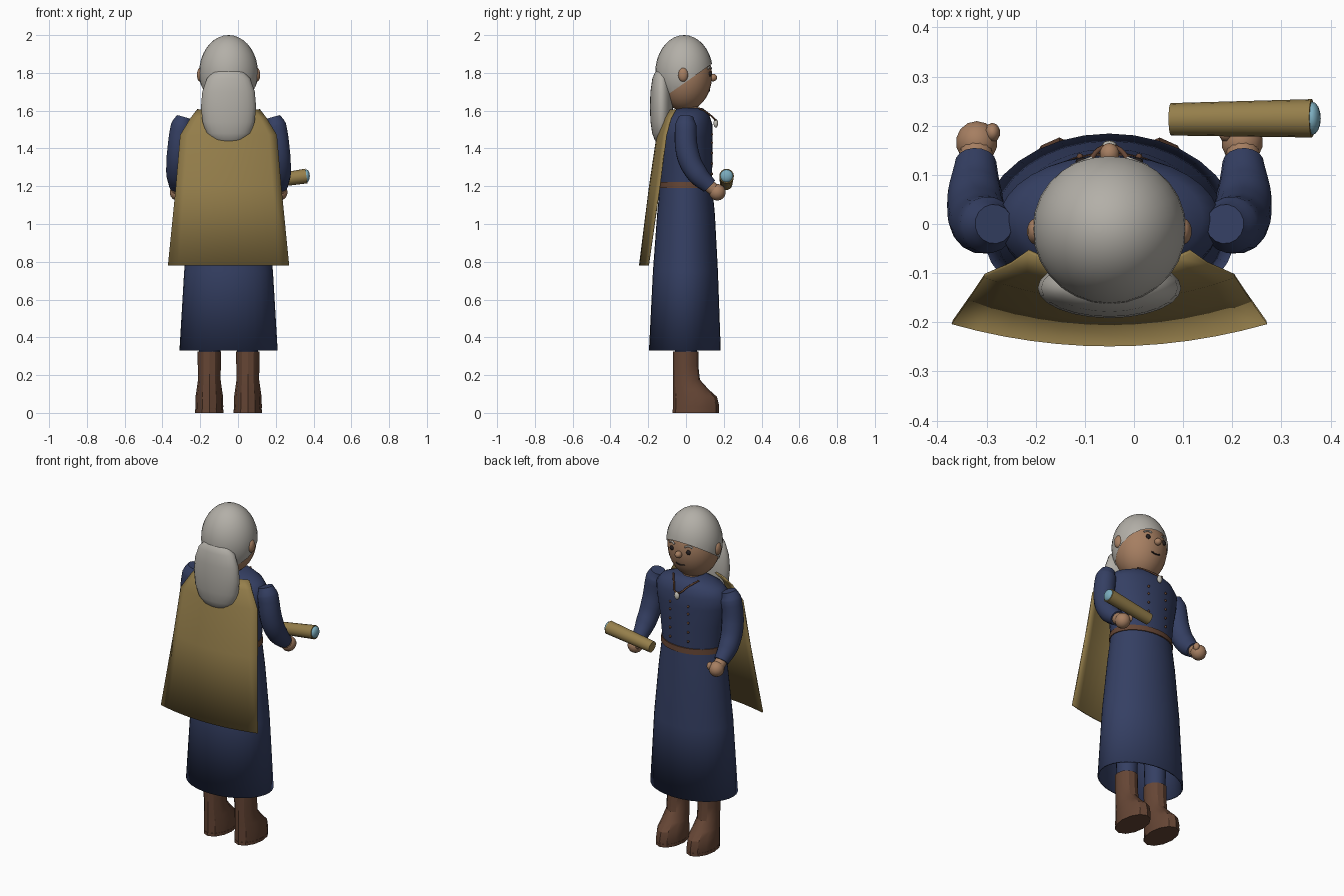
import bpy, bmesh, math
from mathutils import Vector

if "Cube" in bpy.data.objects:
    bpy.data.objects.remove(bpy.data.objects["Cube"])

CX = -0.05  # body axis


def mat(name, r, g, b):
    m = bpy.data.materials.new(name)
    m.diffuse_color = (r, g, b, 1)
    m.use_nodes = True
    m.node_tree.nodes["Principled BSDF"].inputs["Base Color"].default_value = m.diffuse_color
    return m


NAVY = mat("navy_cloth", .035, .05, .125)
GOLD = mat("ochre_cloth", .30, .21, .07)
SKIN = mat("skin", .38, .21, .12)
HAIR = mat("grey_hair", .45, .43, .39)
LEATHER = mat("brown_leather", .13, .06, .035)
DARK = mat("dark", .02, .015, .015)
LENS = mat("lens_glass", .2, .42, .52)
BONE = mat("bone", .55, .53, .47)


def finish(name, bm, m, angle=50):
    bmesh.ops.recalc_face_normals(bm, faces=bm.faces)
    me = bpy.data.meshes.new(name)
    bm.to_mesh(me)
    bm.free()
    ob = bpy.data.objects.new(name, me)
    bpy.context.collection.objects.link(ob)
    me.materials.append(m)
    shade(ob, angle)
    return ob


def shade(ob, angle):
    bpy.ops.object.select_all(action='DESELECT')
    ob.select_set(True)
    bpy.context.view_layer.objects.active = ob
    bpy.ops.object.shade_smooth_by_angle(angle=math.radians(angle))


def loft(name, rings, m, n=24, caps=(True, True), angle=50):
    """Stack of ellipses: (x, y, z, rx, ry)."""
    bm = bmesh.new()
    rows = [[bm.verts.new((x + rx * math.cos(2 * math.pi * i / n),
                           y + ry * math.sin(2 * math.pi * i / n), z)) for i in range(n)]
            for x, y, z, rx, ry in rings]
    for a, b in zip(rows, rows[1:]):
        for i in range(n):
            j = (i + 1) % n
            bm.faces.new((a[i], a[j], b[j], b[i]))
    if caps[0]:
        bm.faces.new(rows[0])
    if caps[1]:
        bm.faces.new(rows[-1])
    return finish(name, bm, m, angle)


def ball(name, c, r, m, seg=20, cut=None):
    bm = bmesh.new()
    bmesh.ops.create_uvsphere(bm, u_segments=seg, v_segments=max(6, seg * 2 // 3), radius=1)
    for v in bm.verts:
        v.co = Vector((c[0] + v.co.x * r[0], c[1] + v.co.y * r[1], c[2] + v.co.z * r[2]))
    if cut:
        bmesh.ops.bisect_plane(bm, geom=bm.verts[:] + bm.edges[:] + bm.faces[:],
                               plane_co=cut[0], plane_no=cut[1], clear_inner=True)
    return finish(name, bm, m)


def tube(name, pts, m, sides=4, smooth=True):
    """Swept round tube: (x, y, z, radius)."""
    cu = bpy.data.curves.new(name, 'CURVE')
    cu.dimensions = '3D'
    cu.bevel_depth = 1
    cu.bevel_resolution = sides
    cu.resolution_u = 6
    cu.use_fill_caps = True
    sp = cu.splines.new('BEZIER')
    sp.bezier_points.add(len(pts) - 1)
    for bp, p in zip(sp.bezier_points, pts):
        bp.co = p[:3]
        bp.radius = p[3]
        bp.handle_left_type = bp.handle_right_type = 'AUTO' if smooth else 'VECTOR'
    cu.materials.append(m)
    ob = bpy.data.objects.new(name, cu)
    bpy.context.collection.objects.link(ob)
    bpy.ops.object.select_all(action='DESELECT')
    ob.select_set(True)
    bpy.context.view_layer.objects.active = ob
    bpy.ops.object.convert(target='MESH')
    shade(bpy.context.view_layer.objects.active, 50)


# Gown: open skirt, fitted bodice, belt
skirt = loft("skirt", [(CX, -.006, .33, .26, .19), (CX, -.003, .75, .235, .172),
                       (CX, 0, 1.05, .205, .153), (CX, 0, 1.21, .185, .138)],
             NAVY, 32, (False, True))
sol = skirt.modifiers.new("thickness", 'SOLIDIFY')
sol.thickness = .008
loft("bodice", [(CX, 0, 1.2, .183, .137), (CX, 0, 1.35, .2, .14), (CX, 0, 1.46, .222, .141),
                (CX, .005, 1.53, .225, .134), (CX, .012, 1.575, .19, .112),
                (CX, .02, 1.6, .13, .085), (CX, .025, 1.615, .07, .06)], NAVY, 32)
loft("belt", [(CX, 0, 1.19, .192, .146), (CX, 0, 1.222, .19, .144)], LEATHER, 32)

# Neck, head, hair
loft("neck", [(CX, .01, 1.55, .055, .055), (CX, .01, 1.68, .055, .055)], SKIN, 16)
ball("head", (CX, -.008, 1.785), (.147, .146, .187), SKIN, 28)
ball("hair_cap", (CX, -.01, 1.8), (.156, .153, .2), HAIR, 28,
     cut=((0, .14, 1.85), (0, -.15, .215)))
loft("hair_fall", [(CX, -.13, z, r, .42 * r) for z, r in
                   [(1.43, .05), (1.445, .085), (1.48, .117), (1.54, .138), (1.62, .146),
                    (1.70, .139), (1.77, .115), (1.805, .08), (1.82, .04)]], HAIR, 24, angle=70)


def face_y(dx, z):
    return -.008 + .146 * math.sqrt(1 - (dx / .147) ** 2 - ((z - 1.785) / .187) ** 2)


# Face details
ball("nose", (CX, .143, 1.775), (.02, .022, .02), SKIN, 14)
for side in (-1, 1):
    ball("ear", (CX + side * .15, -.015, 1.79), (.018, .027, .037), SKIN, 14)
    ball("eye", (CX + side * .055, face_y(.055, 1.795), 1.795), (.014, .008, .014), DARK, 12)
    tube("eyebrow", [(CX + side * d, face_y(d, z) + .003, z, .005) for d, z in
                     [(.035, 1.825), (.055, 1.832), (.077, 1.822)]], HAIR, 2)
tube("mouth", [(CX + d, face_y(d, z), z, .004) for d, z in
               [(-.028, 1.712), (0, 1.706), (.028, 1.712)]], DARK, 2)

# Necklace and buttons
tube("necklace_cord", [(CX - .085, .07, 1.613, .005), (CX - .05, .115, 1.587, .005),
                       (CX, .158, 1.55, .005), (CX + .05, .115, 1.587, .005),
                       (CX + .085, .07, 1.613, .005)], LEATHER, 2)
ball("pendant", (CX, .158, 1.533), (.016, .012, .023), BONE, 12)
for z in (1.265, 1.32, 1.375, 1.43, 1.475):
    for side in (-1, 1):
        ball("button", (CX + side * .06, .137, z), (.007, .007, .007), LEATHER, 8)

# Arms, hands, legs and boots on both sides
for side in (-1, 1):
    def at(d):
        return CX + side * d
    tube("sleeve", [(at(.235), .0, 1.565, .04), (at(.248), -.002, 1.52, .058),
                    (at(.267), .012, 1.36, .061), (at(.274), .06, 1.265, .056),
                    (at(.272), .125, 1.2, .042)], NAVY, 6)
    tube("wrist", [(at(.272), .11, 1.212, .034), (at(.271), .15, 1.18, .034)], SKIN, 5, False)
    ball("hand", (at(.27), .166, 1.168), (.043, .044, .044), SKIN, 14)
    ball("thumb", (at(.238), .186, 1.185), (.016, .02, .024), SKIN, 10)
    loft("trouser_leg", [(at(.1), 0, .31, .056, .058), (at(.1), 0, .75, .07, .075)], NAVY, 14)
    loft("boot", [(at(.102), .052, .0, .073, .12), (at(.102), .053, .035, .074, .123),
                  (at(.102), .048, .085, .073, .116), (at(.102), .025, .125, .067, .094),
                  (at(.102), .003, .175, .06, .071), (at(.102), -.002, .25, .061, .067),
                  (at(.102), -.002, .325, .063, .067)], LEATHER, 12, angle=30)
    loft("boot_sole", [(at(.102), .052, 0, .075, .123), (at(.102), .052, .018, .075, .123)],
         LEATHER, 12, angle=30)

# Cape: curved sheet flaring to the hem (z, half width, edge y, middle y)
bm = bmesh.new()
rows = []
for z, w, ye, ym in [(1.605, .165, -.055, -.095), (1.56, .20, -.08, -.125),
                     (1.47, .255, -.105, -.152), (1.2, .278, -.14, -.192), (.78, .32, -.2, -.245)]:
    rows.append([bm.verts.new((CX + w * t / 6, ym + (ye - ym) * (t / 6) ** 2, z))
                 for t in range(-6, 7)])
for a, b in zip(rows, rows[1:]):
    for i in range(12):
        bm.faces.new((a[i], a[i + 1], b[i + 1], b[i]))
cape = finish("cape", bm, GOLD, 40)
sol = cape.modifiers.new("thickness", 'SOLIDIFY')
sol.thickness = .008
sol.offset = 0

# Spyglass held in one hand
tube("spyglass_tube", [(.075, .213, 1.212, .033), (.362, .215, 1.254, .039)], GOLD, 6, False)
ball("spyglass_lens", (.362, .215, 1.254), (.018, .034, .034), LENS, 16)
